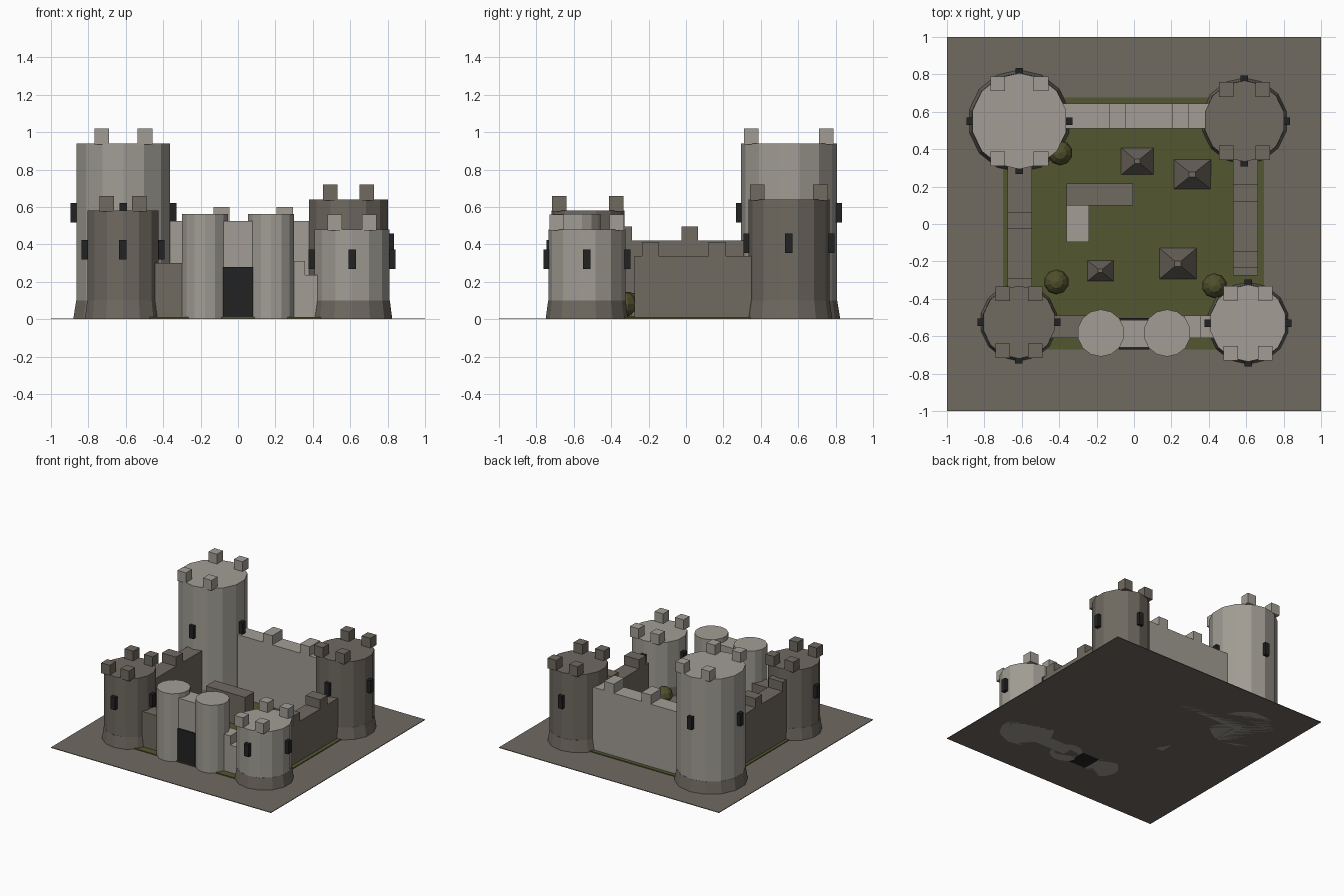
import bpy, bmesh
from math import sin, cos, radians
from mathutils import Matrix, Vector

if "Cube" in bpy.data.objects:
    bpy.data.objects.remove(bpy.data.objects["Cube"], do_unlink=True)


def material(name, rgb):
    m = bpy.data.materials.new(name)
    m.use_nodes = True
    color = (*rgb, 1)
    m.diffuse_color = color
    bsdf = m.node_tree.nodes["Principled BSDF"]
    bsdf.inputs["Base Color"].default_value = color
    bsdf.inputs["Roughness"].default_value = 0.9
    return m


LIGHT = material("light_stone", (0.36, 0.34, 0.30))
DARK = material("dark_stone", (0.16, 0.142, 0.117))
GRASS = material("grass_green", (0.085, 0.092, 0.03))
LEAF = material("leaf_green", (0.08, 0.08, 0.026))
BLACK = material("near_black", (0.016, 0.016, 0.016))


def finish(name, bm, mat):
    bmesh.ops.recalc_face_normals(bm, faces=bm.faces)
    mesh = bpy.data.meshes.new(name)
    bm.to_mesh(mesh)
    bm.free()
    mesh.materials.append(mat)
    obj = bpy.data.objects.new(name, mesh)
    bpy.context.collection.objects.link(obj)
    return obj


def box(name, mat, x, y, z):
    """Box from three (low, high) ranges."""
    bm = bmesh.new()
    bmesh.ops.create_cube(bm, size=1)
    for v in bm.verts:
        v.co = [r[0] if c < 0 else r[1] for c, r in zip(v.co, (x, y, z))]
    return finish(name, bm, mat)


def drum(name, mat, x, y, z0, z1, r0, r1, sides=14, turn=0):
    """Upright prism, cone or frustum."""
    bm = bmesh.new()
    at = Matrix.Translation((x, y, (z0 + z1) / 2)) @ Matrix.Rotation(radians(turn), 4, "Z")
    bmesh.ops.create_cone(bm, cap_ends=True, segments=sides, radius1=r0,
                          radius2=r1, depth=z1 - z0, matrix=at)
    return finish(name, bm, mat)


def wall(name, mat, axis, span, across, height, merlons=(), rise=0.075):
    """Crenellated outline extruded across the wall thickness."""
    outline = [(span[0], 0), (span[0], height)]
    for a, b in merlons:
        outline += [(a, height), (a, height + rise), (b, height + rise), (b, height)]
    outline += [(span[1], height), (span[1], 0)]
    place = (lambda s, t, z: (s, t, z)) if axis == "x" else (lambda s, t, z: (t, s, z))
    bm = bmesh.new()
    face = bm.faces.new([bm.verts.new(place(s, across[0], z)) for s, z in outline])
    new = bmesh.ops.extrude_face_region(bm, geom=[face])["geom"]
    move = Vector(place(0, across[1] - across[0], 0))
    bmesh.ops.translate(bm, vec=move, verts=[v for v in new if isinstance(v, bmesh.types.BMVert)])
    return finish(name, bm, mat)


def tower(name, mat, x, y, r, h, slit_z):
    drum(name + "_shaft", mat, x, y, 0, h, r, r)
    drum(name + "_skirt", DARK, x, y, 0, 0.1, r * 1.07, r * 1.005)
    # four merlons on the rim
    for i, a in enumerate((60, 120, 240, 300)):
        cx, cy = x + 0.9 * r * cos(radians(a)), y + 0.9 * r * sin(radians(a))
        box(f"{name}_merlon_{i}", mat, (cx - 0.039, cx + 0.039),
            (cy - 0.039, cy + 0.039), (h - 0.005, h + 0.08))
    # four arrow slits
    for i in range(4):
        dx, dy = round(cos(i * radians(90))), round(sin(i * radians(90)))
        cx, cy = x + dx * r, y + dy * r
        hx, hy = (0.026, 0.02) if dx else (0.02, 0.026)
        box(f"{name}_slit_{i}", BLACK, (cx - hx, cx + hx), (cy - hy, cy + hy),
            (slit_z - 0.052, slit_z + 0.052))


# Ground and lawn
box("ground", DARK, (-1, 1), (-1, 1), (0, 0.005))
box("lawn", GRASS, (-0.7, 0.695), (-0.67, 0.675), (0.003, 0.012))
box("courtyard", GRASS, (-0.345, 0.49), (-0.445, 0.255), (0.01, 0.016))

# Corner towers
tower("great_tower", LIGHT, -0.613, 0.55, 0.257, 0.94, 0.57)
tower("back_tower", DARK, 0.59, 0.55, 0.217, 0.64, 0.405)
tower("front_dark_tower", DARK, -0.615, -0.525, 0.195, 0.58, 0.372)
tower("front_light_tower", LIGHT, 0.61, -0.53, 0.206, 0.48, 0.32)

# Curtain walls
wall("back_wall", LIGHT, "x", (-0.6, 0.58), (0.51, 0.643), 0.525,
     [(-0.13, -0.045), (0.205, 0.295)])
wall("right_wall", DARK, "y", (-0.53, 0.55), (-0.675, -0.545), 0.42,
     [(-0.37, -0.29), (-0.025, 0.063)])
wall("left_wall", DARK, "y", (-0.275, 0.55), (0.53, 0.663), 0.337,
     [(-0.235, -0.145), (0.12, 0.215)])
wall("front_wall_dark", DARK, "x", (-0.6, -0.18), (-0.61, -0.49), 0.3)
wall("front_wall_light", LIGHT, "x", (0.18, 0.6), (-0.61, -0.49), 0.237, [(0.27, 0.357)])

# Gatehouse
for side, gx in (("right", -0.177), ("left", 0.177)):
    drum(f"gate_turret_{side}", LIGHT, gx, -0.583, 0, 0.563, 0.126, 0.126)
box("gate_lintel", LIGHT, (-0.082, 0.082), (-0.66, -0.512), (0.275, 0.525))
box("gate_door", BLACK, (-0.08, 0.08), (-0.67, -0.502), (0, 0.28))

# Courtyard hall with its wing
box("hall", DARK, (-0.36, -0.005), (0.1, 0.217), (0, 0.26))
box("hall_wing", LIGHT, (-0.36, -0.24), (-0.097, 0.1), (0, 0.2))

# Tents
for i, (x, y, w, d) in enumerate(((0.018, 0.335, 0.175, 0.145), (0.312, 0.265, 0.2, 0.16),
                                  (-0.18, -0.25, 0.145, 0.115), (0.235, -0.212, 0.205, 0.17))):
    tent = drum(f"tent_{i}", DARK, 0, 0, 0, w * 0.8, 0.7071, 0.12, 4, 45)
    tent.location, tent.scale = (x, y, 0.01), (w, d, 1)

# Bushes
for i, (x, y) in enumerate(((-0.395, 0.38), (-0.415, -0.31), (0.43, -0.33))):
    bm = bmesh.new()
    bmesh.ops.create_uvsphere(bm, u_segments=10, v_segments=6, radius=0.067,
                              matrix=Matrix.Translation((x, y, 0.08)))
    finish(f"bush_{i}", bm, LEAF)
